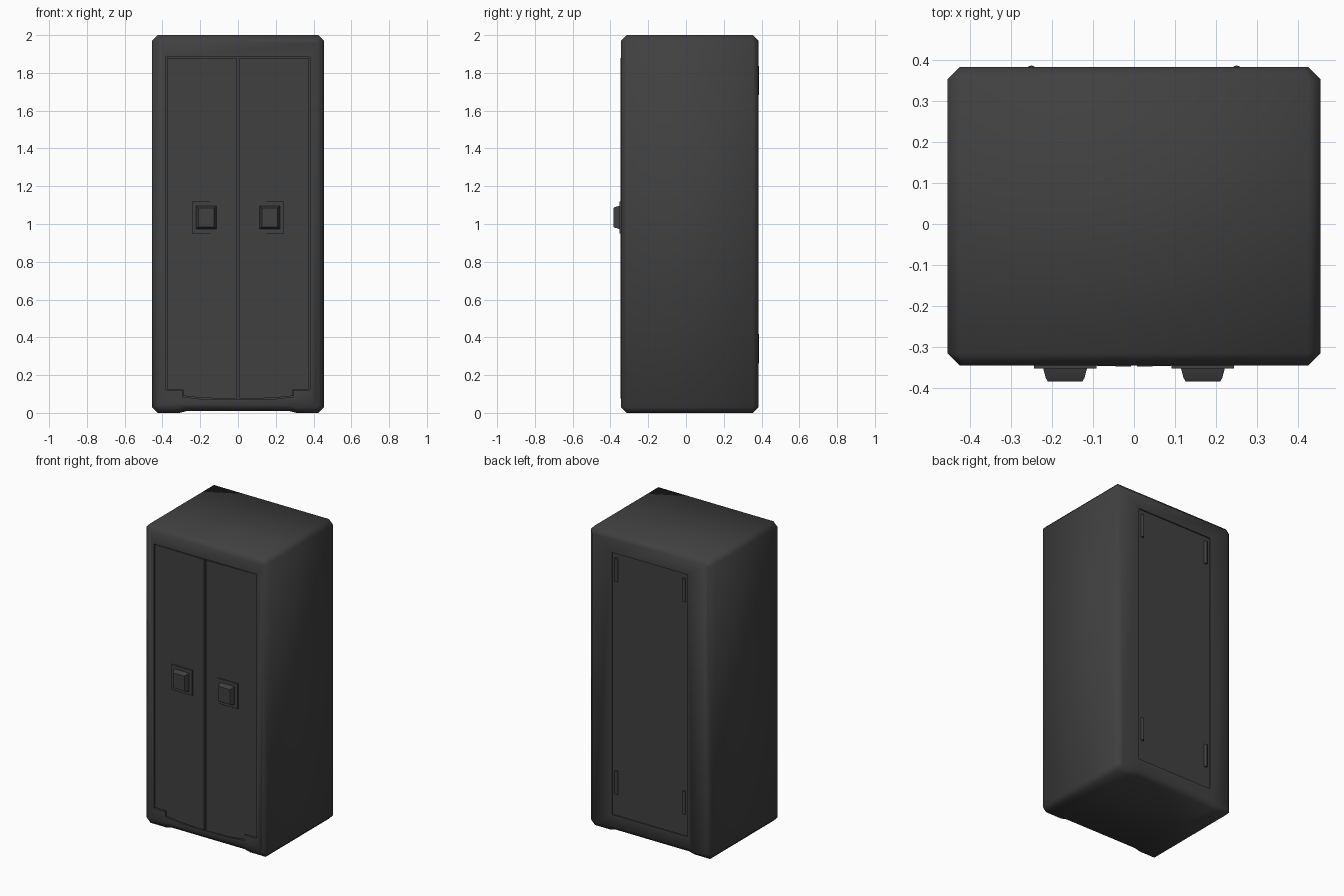
import bpy, bmesh, math

if "Cube" in bpy.data.objects:
    bpy.data.objects.remove(bpy.data.objects["Cube"])

grey = bpy.data.materials.new("charcoal_metal")
grey.diffuse_color = (0.052, 0.052, 0.052, 1)
grey.use_nodes = True
grey.node_tree.nodes["Principled BSDF"].inputs["Base Color"].default_value = grey.diffuse_color


def finish(name, bm, angle=50):
    bmesh.ops.recalc_face_normals(bm, faces=bm.faces[:])
    me = bpy.data.meshes.new(name)
    bm.to_mesh(me)
    bm.free()
    ob = bpy.data.objects.new(name, me)
    bpy.context.collection.objects.link(ob)
    me.materials.append(grey)
    smooth(ob, angle)
    return ob


def smooth(ob, angle):
    ob.data.shade_smooth()
    ob.data.set_sharp_from_angle(angle=math.radians(angle))


def prism(pts, y0, y1):
    """Extrude an x-z outline from y0 to y1; returns bmesh and its two caps."""
    bm = bmesh.new()
    a = [bm.verts.new((x, y0, z)) for x, z in pts]
    b = [bm.verts.new((x, y1, z)) for x, z in pts]
    caps = [bm.faces.new(a), bm.faces.new(b[::-1])]
    n = len(pts)
    for i in range(n):
        j = (i + 1) % n
        bm.faces.new((a[i], b[i], b[j], a[j]))
    bmesh.ops.recalc_face_normals(bm, faces=bm.faces[:])
    return bm, caps


def mirrored(half):
    return half + [(-x, z) for x, z in reversed(half)]


# Cabinet body: chamfered shell with a slight arch under the base
half = [(0.27, 0.01), (0.31, 0), (0.425, 0), (0.455, 0.03),
        (0.455, 1.97), (0.425, 2.0)]
bm, caps = prism(mirrored(half), -0.315, 0.353)
for cap in caps:
    bmesh.ops.inset_region(bm, faces=[cap], thickness=0.03, depth=0.03,
                           use_even_offset=True)
# inset depth is forced to exact planes
for v in bm.verts:
    if v.co.y < -0.32:
        v.co.y = -0.345
    elif v.co.y > 0.358:
        v.co.y = 0.383
body = finish("cabinet_body", bm)

# Door opening and back panel recess
opening = mirrored([(0.18, 0.072), (0.295, 0.085), (0.295, 0.12),
                    (0.38, 0.12), (0.38, 1.885)])
back = mirrored([(0.28, 0.12), (0.28, 1.87)])
for name, pts, y0, y1 in (("front_cutter", opening, -0.5, -0.322),
                          ("back_cutter", back, 0.375, 0.5)):
    cutter = finish(name, prism(pts, y0, y1)[0])
    cutter.hide_render = True
    mod = body.modifiers.new(name, 'BOOLEAN')
    mod.object = cutter
    mod.operation = 'DIFFERENCE'
    mod.solver = 'EXACT'
    bpy.context.view_layer.objects.active = body
    bpy.ops.object.modifier_apply(modifier=mod.name)
    bpy.data.objects.remove(cutter)
smooth(body, 50)

for side, label in ((-1, "left"), (1, "right")):
    # Door leaf, bowed slightly forward towards the middle
    outline = [(0.007, 0.076), (0.18, 0.078), (0.29, 0.09), (0.29, 0.125),
               (0.375, 0.125), (0.375, 1.88), (0.007, 1.88)]
    bm, caps = prism([(side * x, z) for x, z in outline], -0.34, -0.318)
    for v in caps[0].verts:
        v.co.y = -0.348 + 0.01 * abs(v.co.x) / 0.375
    finish(label + "_door", bm, 30)

    # Handle: square plate with a tapered pull
    cx, cz = side * 0.168, 1.035
    plate = [(cx + sx * 0.076, cz + sz * 0.084)
             for sx, sz in ((-1, -1), (1, -1), (1, 1), (-1, 1))]
    bm, caps = prism(plate, -0.352, -0.33)
    r = bmesh.ops.inset_region(bm, faces=[caps[0]], thickness=0.032, depth=0.0)
    for thick, y in ((0.009, -0.376), (0.007, -0.384)):
        bmesh.ops.inset_region(bm, faces=[caps[0]], thickness=thick)
        for v in caps[0].verts:
            v.co.y = y
    finish(label + "_handle", bm, 30)

    # Hinge barrels on the back
    for z, level in ((0.34, "lower"), (1.76, "upper")):
        bm = bmesh.new()
        bmesh.ops.create_cone(bm, cap_ends=True, segments=8, radius1=0.011,
                              radius2=0.011, depth=0.155)
        bmesh.ops.translate(bm, verts=bm.verts[:], vec=(side * 0.25, 0.376, z))
        finish(f"{label}_{level}_hinge", bm)
